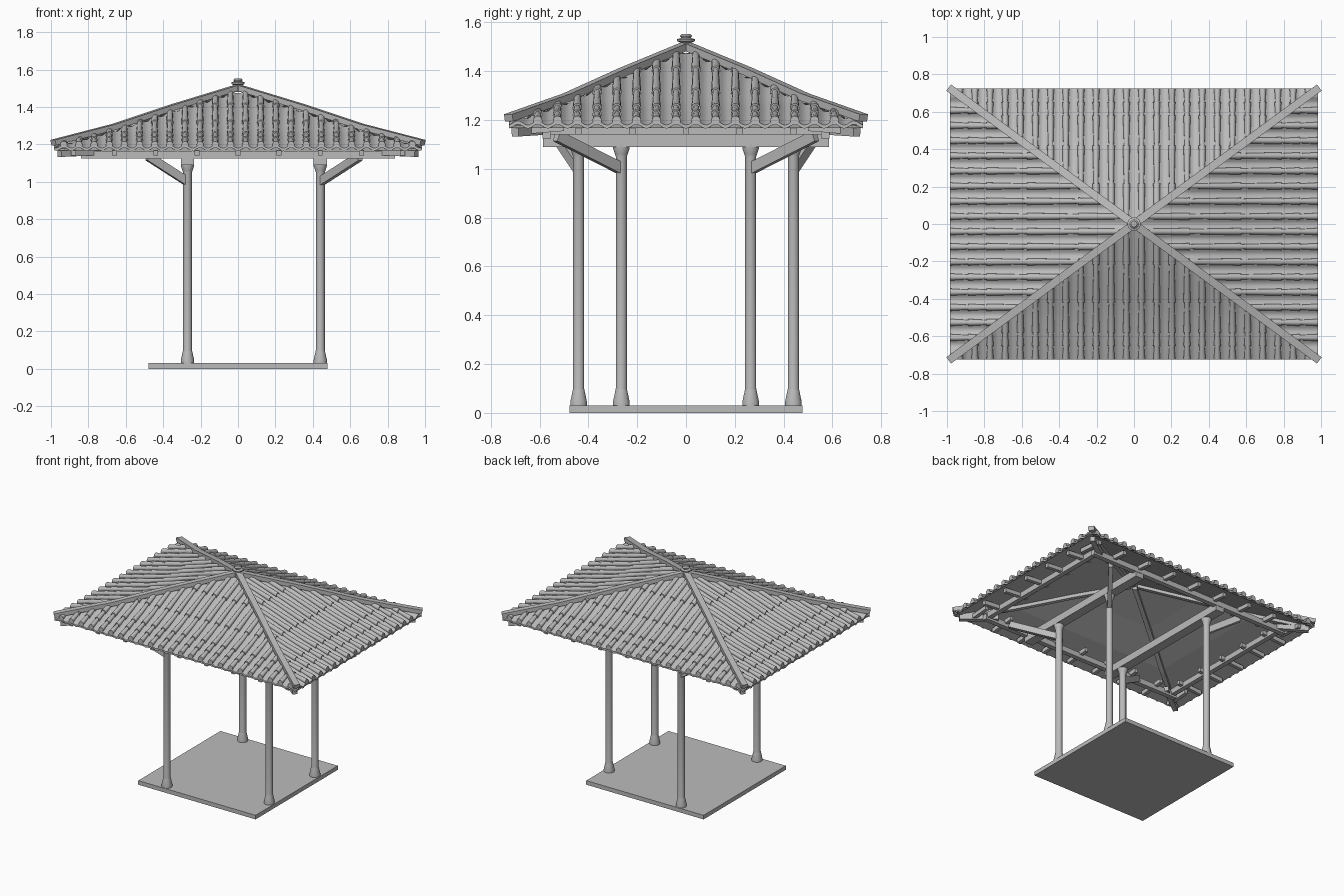
import bpy, bmesh, math
from mathutils import Vector

if "Cube" in bpy.data.objects:
    bpy.data.objects.remove(bpy.data.objects["Cube"])

GREY = (0.5, 0.5, 0.5, 1)
mat = bpy.data.materials.new("plain grey")
mat.use_nodes = True
mat.diffuse_color = GREY
mat.node_tree.nodes["Principled BSDF"].inputs["Base Color"].default_value = GREY

HX, HY = 0.985, 0.725          # half size of the roof at the eaves
PITCH = 0.081                  # distance between tile rows
PROFILE = [(0, 1.49), (0.35, 1.385), (0.67, 1.28), (1, 1.195)]
TILE_ENDS = [0, 0.3, 0.58, 0.8, 0.9, 1]


def finish(bm, name, smooth=False, closed=True):
    if closed:
        bmesh.ops.recalc_face_normals(bm, faces=bm.faces)
    mesh = bpy.data.meshes.new(name)
    bm.to_mesh(mesh)
    bm.free()
    mesh.materials.append(mat)
    ob = bpy.data.objects.new(name, mesh)
    bpy.context.collection.objects.link(ob)
    if smooth:
        bpy.ops.object.select_all(action='DESELECT')
        ob.select_set(True)
        bpy.context.view_layer.objects.active = ob
        bpy.ops.object.shade_smooth_by_angle(angle=math.radians(40))
    return ob


def loft(bm, rings):
    """Skin a list of rings and cap both ends."""
    loops = [[bm.verts.new(p) for p in ring] for ring in rings]
    n = len(loops[0])
    for a, b in zip(loops, loops[1:]):
        for i in range(n):
            j = (i + 1) % n
            bm.faces.new((a[i], a[j], b[j], b[i]))
    bm.faces.new(loops[0])
    bm.faces.new(loops[-1])


def add_bar(bm, points, w, h):
    """Rectangular timber following a path of points."""
    pts = [Vector(p) for p in points]
    run = pts[-1] - pts[0]
    side = Vector((run.y, -run.x, 0)).normalized() * w / 2
    up = side.cross(run).normalized() * h / 2
    if up.z < 0:
        up = -up
    loft(bm, [[p + side + up, p - side + up, p - side - up, p + side - up] for p in pts])


def bars(name, paths, w, h):
    bm = bmesh.new()
    for path in paths:
        add_bar(bm, path, w, h)
    return finish(bm, name)


def lathe(name, x, y, profile, sides):
    bm = bmesh.new()
    loft(bm, [[(x + r * math.cos(math.tau * i / sides), y + r * math.sin(math.tau * i / sides), z)
               for i in range(sides)] for r, z in profile])
    return finish(bm, name, smooth=True)


def roof_z(t):
    """Height of the roof at t, from 0 at the peak to 1 at the eaves."""
    for (a, za), (b, zb) in zip(PROFILE, PROFILE[1:]):
        if t <= b:
            return za + (zb - za) * (t - a) / (b - a)
    return PROFILE[-1][1]


def on_slope(side, u, t, dz=0):
    axis, sign = side
    z = roof_z(t) + dz
    return Vector((u, sign * HY * t, z)) if axis == "y" else Vector((sign * HX * t, u, z))


SIDES = {"front": ("y", -1), "back": ("y", 1), "left": ("x", 1), "right": ("x", -1)}
CORNERS = [(sx, sy) for sx in (-1, 1) for sy in (-1, 1)]

# Floor slab
bm = bmesh.new()
bmesh.ops.create_cube(bm, size=1)
for v in bm.verts:
    v.co = (v.co.x * 0.955, v.co.y * 0.955, 0.015 + v.co.z * 0.03)
finish(bm, "floor_slab")

# Posts with flared feet and capitals
POSTS = {"right_front": (-0.27, -0.44), "right_back": (-0.27, 0.44),
         "left_front": (0.44, -0.265), "left_back": (0.44, 0.265)}
POST = [(0.036, 0.03), (0.036, 0.045), (0.026, 0.09), (0.024, 0.1), (0.024, 1.05),
        (0.027, 1.06), (0.036, 1.085), (0.036, 1.115)]
for name, (x, y) in POSTS.items():
    lathe("post_" + name, x, y, POST, 10)

# Cross beams over the posts, corner braces and the ring of eave beams
bars("cross_beams", [[(x, -0.585, 1.117), (x, 0.585, 1.117)] for x in (-0.27, 0.44)], 0.07, 0.055)
bars("braces", [[(x, y, 1.0), (x + math.copysign(0.21, x), math.copysign(0.53, y), 1.135)]
                for x, y in POSTS.values()], 0.03, 0.045)
bars("eave_beams_long", [[(-0.84, y, 1.145), (0.84, y, 1.145)] for y in (-0.57, 0.57)], 0.035, 0.04)
bars("eave_beams_short", [[(x, -0.6, 1.16), (x, 0.6, 1.16)] for x in (-0.81, 0.81)], 0.035, 0.04)

# Rafter tails under the eaves and hip rafters under the corners
tails = [[(0.22 * i, s * 0.5, 1.17), (0.22 * i, s * 0.69, 1.155)] for i in range(-4, 5) for s in (-1, 1)]
tails += [[(s * 0.76, 0.22 * i, 1.17), (s * 0.955, 0.22 * i, 1.155)] for i in range(-2, 3) for s in (-1, 1)]
bars("rafter_tails", tails, 0.026, 0.03)
bars("corner_tails", [[(sx * 0.74, sy * 0.545, 1.16), (sx * 0.955, sy * 0.70, 1.15)]
                      for sx, sy in CORNERS], 0.035, 0.035)
bars("hip_rafters", [[(sx * HX * t, sy * HY * t, roof_z(t) - 0.04) for t in (0.02, 0.35, 0.67, 0.95)]
                     for sx, sy in CORNERS], 0.03, 0.03)

for name, side in SIDES.items():
    half = HX if side[0] == "y" else HY

    # Wavy tiled slope with a lip at the eave
    bm = bmesh.new()
    steps = round(half / PITCH * 6)
    rows = 10
    columns = []
    for i in range(-steps, steps + 1):
        u = half * i / steps
        t0 = abs(i) / steps
        wave = -0.007 - 0.009 * math.cos(math.tau * u / PITCH)
        col = []
        for k in range(rows + 1):
            t = t0 + (1 - t0) * k / rows
            col.append(bm.verts.new(on_slope(side, u, t, wave)))
        col.append(bm.verts.new(on_slope(side, u, 1, wave - 0.014)))
        columns.append(col)
    for a, b in zip(columns, columns[1:]):
        for k in range(rows + 1):
            bm.faces.new((a[k], a[k + 1], b[k + 1], b[k]))
    bm.normal_update()
    if sum(f.normal.z for f in bm.faces) < 0:
        bmesh.ops.reverse_faces(bm, faces=bm.faces)
    finish(bm, "tiled_slope_" + name, smooth=True, closed=False)

    # Plain ceiling under the slope
    bm = bmesh.new()
    lines = [[bm.verts.new(on_slope(side, s * half * t, t, -0.028)) for s in (-1, 1)]
             for t in (0.001, 0.35, 0.67, 0.995)]
    for a, b in zip(lines, lines[1:]):
        bm.faces.new((a[0], a[1], b[1], b[0]))
    bm.normal_update()
    if sum(f.normal.z for f in bm.faces) > 0:
        bmesh.ops.reverse_faces(bm, faces=bm.faces)
    finish(bm, "ceiling_" + name, closed=False)

    # Overlapping tapered round tiles running from the hips to the eave
    bm = bmesh.new()
    across = Vector((1, 0, 0)) if side[0] == "y" else Vector((0, 1, 0))
    count = int(half / PITCH)
    for i in range(-count, count):
        u = PITCH * (i + 0.5)
        t0 = abs(u) / half
        for a, b in zip(TILE_ENDS, TILE_ENDS[1:]):
            if b <= t0 + 0.01:
                continue
            start = max(a, t0)
            stops = [start] + [t for t, _ in PROFILE if start < t < b] + [b]
            rings = []
            for t in stops:
                r = 0.013 + 0.006 * (t - a) / (b - a)
                c = on_slope(side, u, t, 0.003)
                rings.append([c + across * r * math.cos(q) + Vector((0, 0, r * math.sin(q)))
                              for q in (math.tau * n / 10 for n in range(10))])
            loft(bm, rings)
    finish(bm, "round_tiles_" + name, smooth=True)

# Hip ridges
bars("hip_ridges", [[(sx * HX * t, sy * HY * t, roof_z(t) + 0.014) for t in (0, 0.35, 0.67, 1.003)]
                    for sx, sy in CORNERS], 0.042, 0.03)

# Finial on the peak
lathe("finial", 0, 0, [(0.03, 1.48), (0.03, 1.51), (0.022, 1.517), (0.036, 1.523), (0.036, 1.531),
                       (0.02, 1.537), (0.025, 1.545), (0.016, 1.553)], 12)
